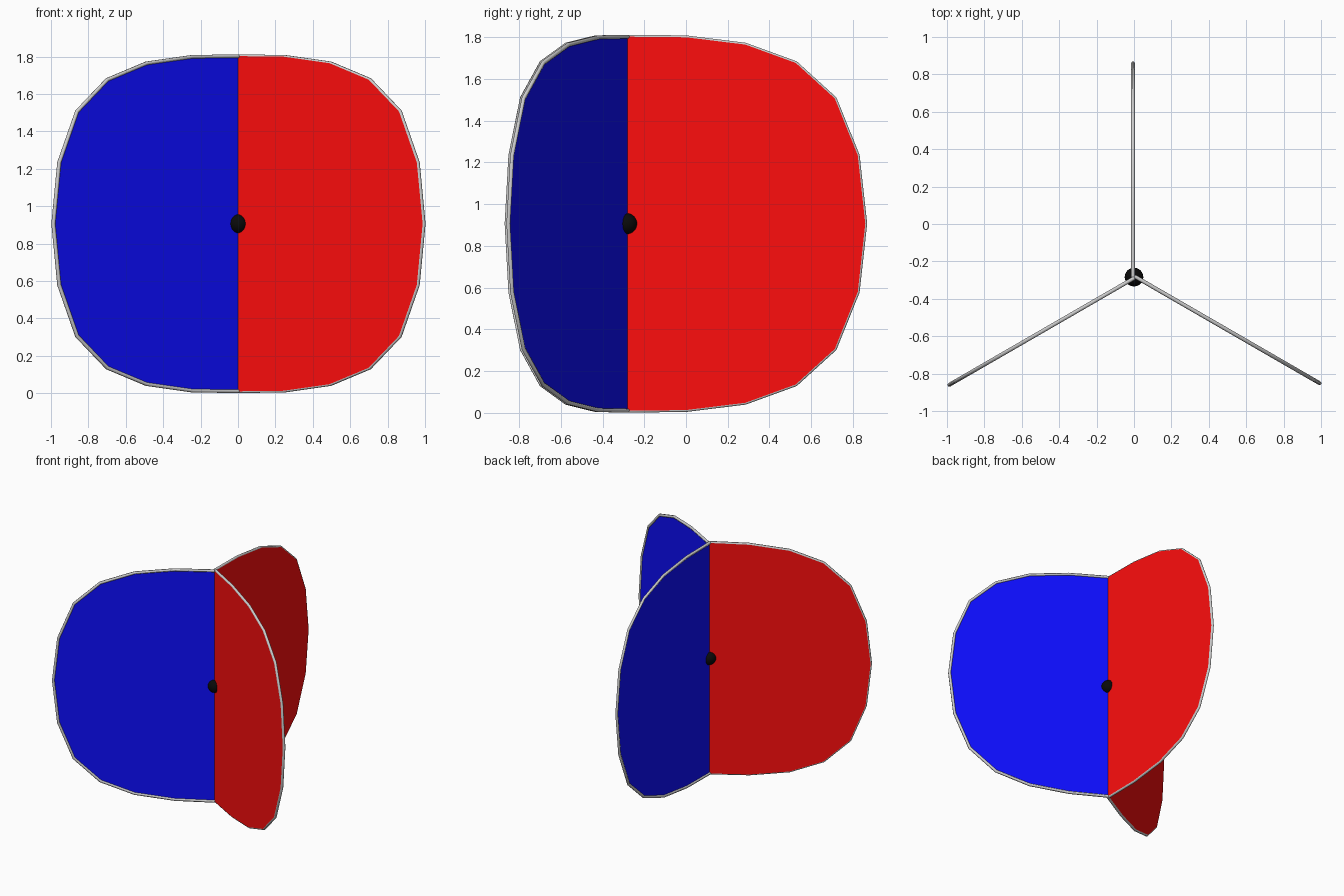
import bpy, bmesh
from math import radians, sin, cos

if "Cube" in bpy.data.objects:
    bpy.data.objects.remove(bpy.data.objects["Cube"])

AXIS_Y, MID_Z = -0.284, 0.9065
TUBE = 0.0105
RIM_SHIFT = 0.005   # the wire sits slightly towards the blue side
# upper half of the wing outline: (distance from axis, height above middle)
HALF = [(0, .896), (.284, .893), (.568, .858), (.81, .77),
        (.997, .6), (1.107, .327), (1.143, 0)]
OUTLINE = HALF + [(r, -h) for r, h in HALF[-2::-1]]


def material(name, rgb):
    m = bpy.data.materials.new(name)
    m.diffuse_color = (*rgb, 1)
    m.use_nodes = True
    m.node_tree.nodes["Principled BSDF"].inputs["Base Color"].default_value = m.diffuse_color
    return m


blue = material("blue", (0.004, 0.004, 1.0))
red = material("red", (1.0, 0.004, 0.004))
black = material("black", (0.003, 0.003, 0.003))


def place(r, h, angle, off=0.0):
    a = radians(angle)
    return (r * cos(a) - off * sin(a), AXIS_Y + r * sin(a) + off * cos(a), MID_Z + h)


def wing_side(name, angle, off, mat):
    # one coloured sheet, shifted slightly to its side of the wing
    bm = bmesh.new()
    pts = [(max(r, abs(off) * 0.577), h) for r, h in OUTLINE]
    f = bm.faces.new([bm.verts.new(place(r, h, angle, off)) for r, h in pts])
    f.normal_update()
    a = radians(angle)
    if (-sin(a) * f.normal.x + cos(a) * f.normal.y) * off < 0:
        f.normal_flip()
    me = bpy.data.meshes.new(name)
    bm.to_mesh(me)
    bm.free()
    me.materials.append(mat)
    bpy.context.collection.objects.link(bpy.data.objects.new(name, me))


def rim(name, angle):
    # thin grey wire around the wing edge
    cu = bpy.data.curves.new(name, 'CURVE')
    cu.dimensions = '3D'
    cu.bevel_depth = TUBE
    cu.bevel_resolution = 1
    cu.use_fill_caps = True
    sp = cu.splines.new('POLY')
    sp.points.add(len(OUTLINE) - 1)
    for p, (r, h) in zip(sp.points, OUTLINE):
        p.co = (*place(r, h, angle, RIM_SHIFT), 1)
    ob = bpy.data.objects.new(name, cu)
    bpy.context.collection.objects.link(ob)
    bpy.ops.object.select_all(action='DESELECT')
    ob.select_set(True)
    bpy.context.view_layer.objects.active = ob
    bpy.ops.object.convert(target='MESH')


# three two-coloured wings around the upright axis
for label, angle in (("back", 90), ("left", 210), ("right", 330)):
    wing_side(label + "_wing_blue_side", angle, 0.006, blue)
    wing_side(label + "_wing_red_side", angle, -0.0055, red)
    rim(label + "_wing_rim", angle)

# black bead at the centre
bpy.ops.mesh.primitive_uv_sphere_add(segments=24, ring_count=12, radius=0.05,
                                     location=(0, AXIS_Y, MID_Z))
bead = bpy.context.object
bead.name = "centre_bead"
bead.data.materials.append(black)
bpy.ops.object.shade_smooth()
